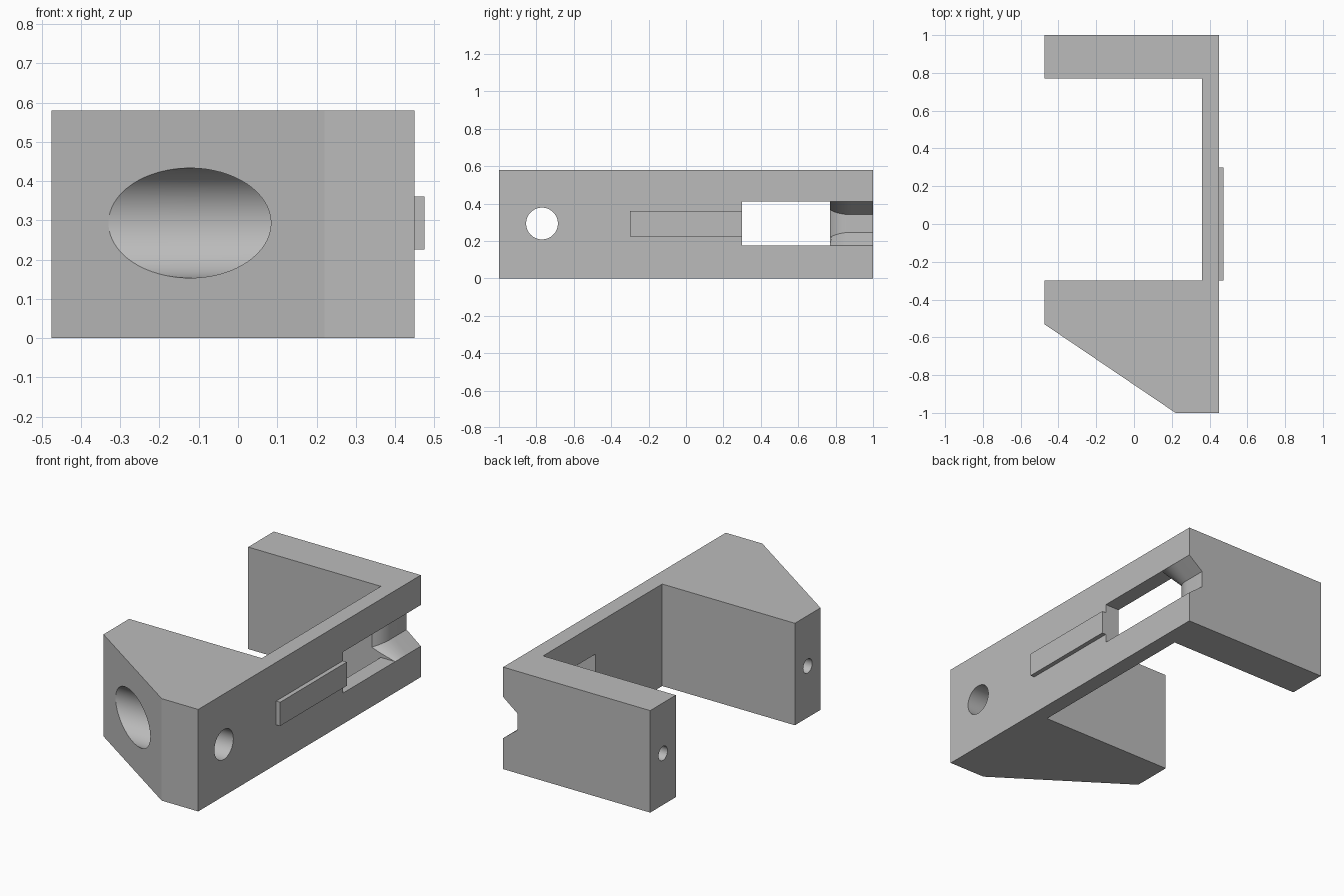
import bpy
import bmesh
from math import pi
from mathutils import Matrix

if "Cube" in bpy.data.objects:
    bpy.data.objects.remove(bpy.data.objects["Cube"])

HEIGHT, MID = 0.58, 0.293

grey = bpy.data.materials.new("light grey")
grey.use_nodes = True
grey.diffuse_color = (0.5, 0.5, 0.5, 1)
grey.node_tree.nodes["Principled BSDF"].inputs["Base Color"].default_value = (0.5, 0.5, 0.5, 1)


def finish(name, bm):
    bmesh.ops.recalc_face_normals(bm, faces=bm.faces)
    mesh = bpy.data.meshes.new(name)
    bm.to_mesh(mesh)
    bm.free()
    mesh.materials.append(grey)
    obj = bpy.data.objects.new(name, mesh)
    bpy.context.collection.objects.link(obj)
    return obj


def loft(name, rings):
    """Join equal rings of points into a closed solid."""
    bm = bmesh.new()
    rows = [[bm.verts.new(p) for p in ring] for ring in rings]
    n = len(rows[0])
    for a, b in zip(rows, rows[1:]):
        for i in range(n):
            j = (i + 1) % n
            bm.faces.new((a[i], a[j], b[j], b[i]))
    bm.faces.new(rows[0])
    bm.faces.new(rows[-1])
    return finish(name, bm)


def box(name, x, y, z):
    ring = [(x[0], y[0]), (x[1], y[0]), (x[1], y[1]), (x[0], y[1])]
    return loft(name, [[(px, py, h) for px, py in ring] for h in z])


def bore(name, x0, x1, y, radius):
    """Cylinder along x."""
    bm = bmesh.new()
    place = Matrix.Translation(((x0 + x1) / 2, y, MID)) @ Matrix.Rotation(pi / 2, 4, 'Y')
    bmesh.ops.create_cone(bm, cap_ends=True, segments=64, radius1=radius,
                          radius2=radius, depth=x1 - x0, matrix=place)
    return finish(name, bm)


# Bracket body: rear arm, thin wall and wedge-shaped front block
outline = [(-0.475, 1), (-0.475, 0.77), (0.36, 0.77), (0.36, -0.30), (-0.475, -0.30),
           (-0.475, -0.53), (0.22, -1), (0.45, -1), (0.45, 1)]
body = loft("bracket_body", [[(x, y, h) for x, y in outline] for h in (0, HEIGHT)])

# Tapered groove across the rear corner, rounded where it meets the window
groove_rings = []
for y, floor, half in [(0.765, 0.295, 0.077), (0.78, 0.317, 0.068), (0.80, 0.336, 0.060),
                       (0.82, 0.348, 0.054), (0.85, 0.358, 0.049), (0.88, 0.36, 0.047),
                       (1.1, 0.36, 0.047)]:
    groove_rings.append([(floor, y, MID - half), (0.45, y, MID - 0.117), (0.5, y, MID - 0.117),
                         (0.5, y, MID + 0.117), (0.45, y, MID + 0.117), (floor, y, MID + half)])

cutters = [
    box("window_cutter", (0.3, 0.6), (0.30, 0.769), (MID - 0.117, MID + 0.117)),
    loft("groove_cutter", groove_rings),
    bore("through_hole_cutter", -0.8, 0.7, -0.77, 0.085),
    bore("counterbore_cutter", -0.8, 0.3, -0.768, 0.14),
    bore("front_pin_hole_cutter", -0.7, -0.075, -0.415, 0.04),
    bore("rear_pin_hole_cutter", -0.7, -0.075, 0.885, 0.04),
]
for cutter in cutters:
    cutter.hide_render = True
    cut = body.modifiers.new(cutter.name, 'BOOLEAN')
    cut.operation = 'DIFFERENCE'
    cut.solver = 'EXACT'
    cut.object = cutter

# Apply the cuts and drop the helpers
bpy.context.view_layer.update()
result = bpy.data.meshes.new_from_object(body.evaluated_get(bpy.context.evaluated_depsgraph_get()))
body.modifiers.clear()
body.data = result
result.materials.clear()
result.materials.append(grey)
for cutter in cutters:
    bpy.data.objects.remove(cutter)

# Raised guide rail on the outer wall
box("guide_rail", (0.44, 0.475), (-0.30, 0.30), (0.225, 0.36))

# Smooth bores, crisp edges
bpy.ops.object.select_all(action='DESELECT')
body.select_set(True)
bpy.context.view_layer.objects.active = body
bpy.ops.object.shade_smooth_by_angle(angle=pi / 6)
